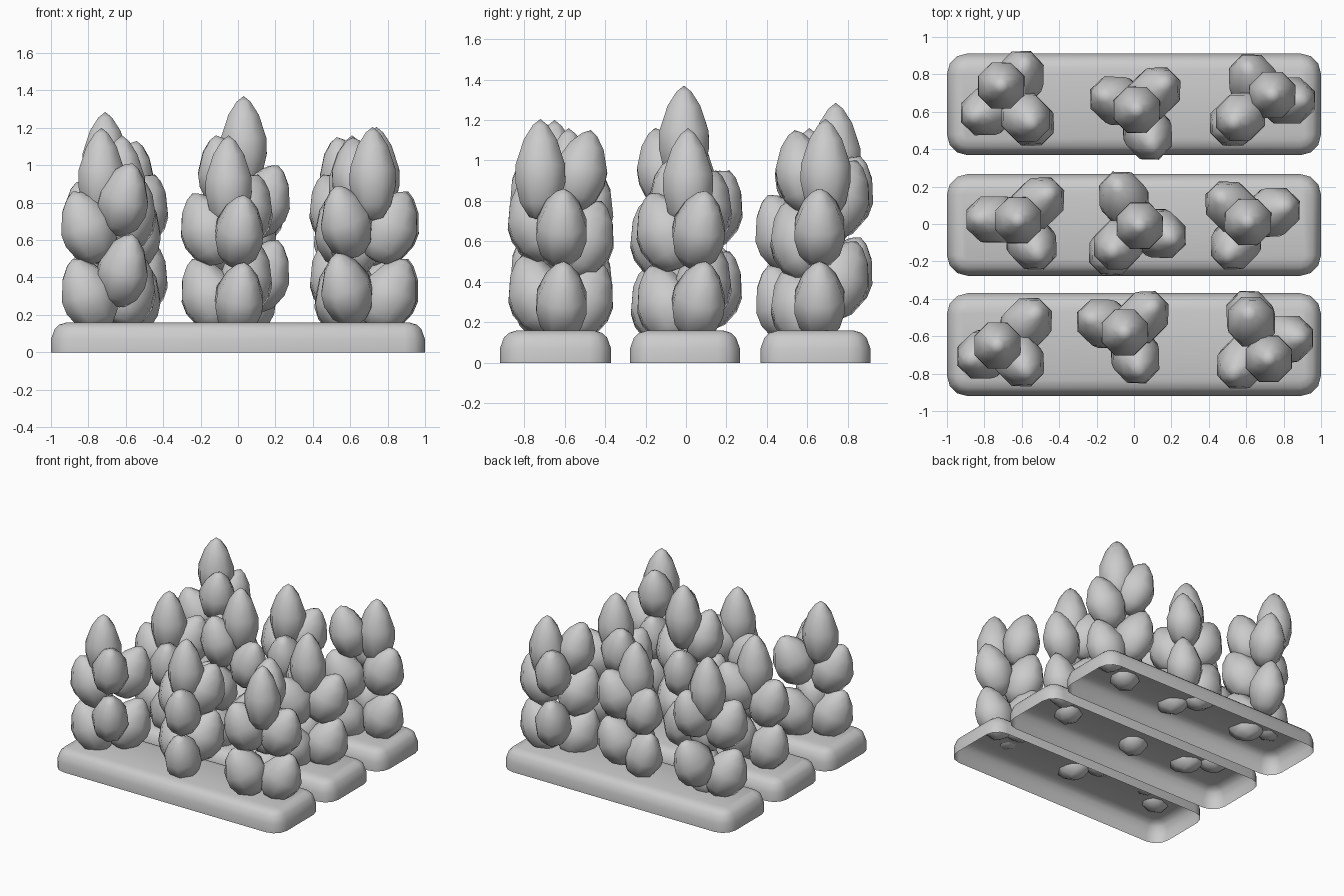
import bpy, bmesh, math
from mathutils import Vector

if "Cube" in bpy.data.objects:
    bpy.data.objects.remove(bpy.data.objects["Cube"])

UP = Vector((0, 0, 1))
# leaf profile: (radius, fraction of length)
PROFILE = [(0.06, 0.03), (0.108, 0.17), (0.134, 0.38), (0.132, 0.55), (0.088, 0.80), (0.04, 0.94)]


def finish(name, bm, angle):
    bmesh.ops.recalc_face_normals(bm, faces=bm.faces[:])
    me = bpy.data.meshes.new(name)
    bm.to_mesh(me)
    bm.free()
    for p in me.polygons:
        p.use_smooth = True
    me.set_sharp_from_angle(angle=math.radians(angle))
    ob = bpy.data.objects.new(name, me)
    bpy.context.collection.objects.link(ob)
    return ob


def bridge(bm, rings):
    for a, b in zip(rings, rings[1:]):
        n = len(a)
        for i in range(n):
            j = (i + 1) % n
            bm.faces.new((a[i], a[j], b[j], b[i]))


def leaf(bm, base, direction, length, radial=Vector((1, 0, 0)), depth=1.0):
    """Eight-sided pointed bud along direction, deepened along radial."""
    q = UP.rotation_difference(direction.normalized())
    rings = []
    for r, f in PROFILE:
        ring = []
        for k in range(8):
            a = k * math.pi / 4 + 0.39
            v = Vector((r * math.cos(a), r * math.sin(a), f * length))
            v += radial * v.dot(radial) * (depth - 1)
            ring.append(bm.verts.new(base + q @ v))
        rings.append(ring)
    bridge(bm, rings)
    for ring, f in ((rings[0], 0), (rings[-1], 1)):
        v = bm.verts.new(base + q @ Vector((0, 0, f * length)))
        for k in range(8):
            bm.faces.new((ring[k], ring[(k + 1) % 8], v))


def plant(name, centre, top, arms):
    """arms: (outer x, outer y, leaf tip heights from the bottom up)."""
    bm = bmesh.new()
    c = Vector((*centre, 0))
    # crowning leaf
    leaf(bm, Vector((top[0], top[1], top[2] - 0.5)), UP, 0.5)
    # leaves fan out from the core, stacked along each arm
    for ex, ey, tips in arms:
        d = Vector((ex, ey, 0)) - c
        reach = d.length
        d.normalize()
        for i, tip in enumerate(tips):
            lean = math.radians((25, 24, 14)[i])
            rad = (reach - 0.06) * (1, 1, 0.75)[i]
            length = 0.41
            axis = d * math.sin(lean) + UP * math.cos(lean)
            end = c + d * rad
            end.z = tip
            leaf(bm, end - axis * length, axis, length, d, (1.18, 1.18, 1.05)[i])
    finish(name, bm, 50)


def bed(name, cy, hy):
    """Open-bottomed bed with rounded corners and shoulders."""
    bm = bmesh.new()
    rings = []
    for inset, z in ((0, 0), (0, 0.07), (0.02, 0.125), (0.045, 0.148), (0.085, 0.16)):
        hx, h, r = 1 - inset, hy - inset, 0.11 - inset
        ring = []
        for n, (sx, sy) in enumerate(((1, 1), (-1, 1), (-1, -1), (1, -1))):
            for k in range(4):
                a = (n + k / 3) * math.pi / 2
                ring.append(bm.verts.new((sx * (hx - r) + r * math.cos(a),
                                          cy + sy * (h - r) + r * math.sin(a), z)))
        rings.append(ring)
    bridge(bm, rings)
    bm.faces.new(rings[-1])
    finish(name, bm, 40)


# planting beds
bed("front_bed", -0.645, 0.275)
bed("middle_bed", -0.005, 0.272)
bed("back_bed", 0.64, 0.272)

# plants: centre, crown tip, arms
plant("plant_back_left", (-0.66, 0.65), (-0.71, 0.74, 1.285),
      [(-0.56, 0.92, (0.62, 1.02)), (-0.46, 0.45, (0.47, 0.82, 1.13)), (-0.92, 0.55, (0.52, 0.91))])
plant("plant_back_middle", (0.02, 0.62), (0.015, 0.61, 1.16),
      [(-0.23, 0.71, (0.5, 0.85)), (0.22, 0.80, (0.58, 0.95)), (0.13, 0.35, (0.48, 0.83))])
plant("plant_back_right", (0.68, 0.66), (0.74, 0.69, 1.205),
      [(0.58, 0.90, (0.6, 1.0)), (0.43, 0.46, (0.47, 0.8, 1.15)), (0.97, 0.66, (0.5, 0.86))])
plant("plant_middle_left", (-0.62, 0.02), (-0.62, 0.02, 1.16),
      [(-0.90, 0.03, (0.5, 0.85)), (-0.40, 0.21, (0.58, 0.95)), (-0.47, -0.23, (0.48, 0.83))])
plant("plant_centre", (0.01, 0.0), (0.03, -0.01, 1.37),
      [(-0.12, 0.27, (0.55, 0.95)), (-0.20, -0.25, (0.47, 0.8, 1.16)), (0.27, -0.11, (0.6, 1.0))])
plant("plant_middle_right", (0.61, 0.01), (0.61, 0.01, 1.16),
      [(0.88, 0.12, (0.5, 0.85)), (0.41, 0.19, (0.58, 0.95)), (0.47, -0.23, (0.48, 0.84))])
plant("plant_front_left", (-0.67, -0.65), (-0.73, -0.65, 1.2),
      [(-0.94, -0.75, (0.5, 0.86)), (-0.48, -0.42, (0.52, 0.93)), (-0.53, -0.85, (0.63, 1.01))])
plant("plant_front_middle", (-0.03, -0.58), (-0.05, -0.58, 1.16),
      [(-0.30, -0.48, (0.5, 0.85)), (0.15, -0.39, (0.58, 0.95)), (0.05, -0.85, (0.48, 0.84))])
plant("plant_front_right", (0.66, -0.63), (0.72, -0.72, 1.205),
      [(0.58, -0.36, (0.5, 0.8, 1.15)), (0.96, -0.60, (0.5, 0.86)), (0.49, -0.86, (0.53, 0.89))])
